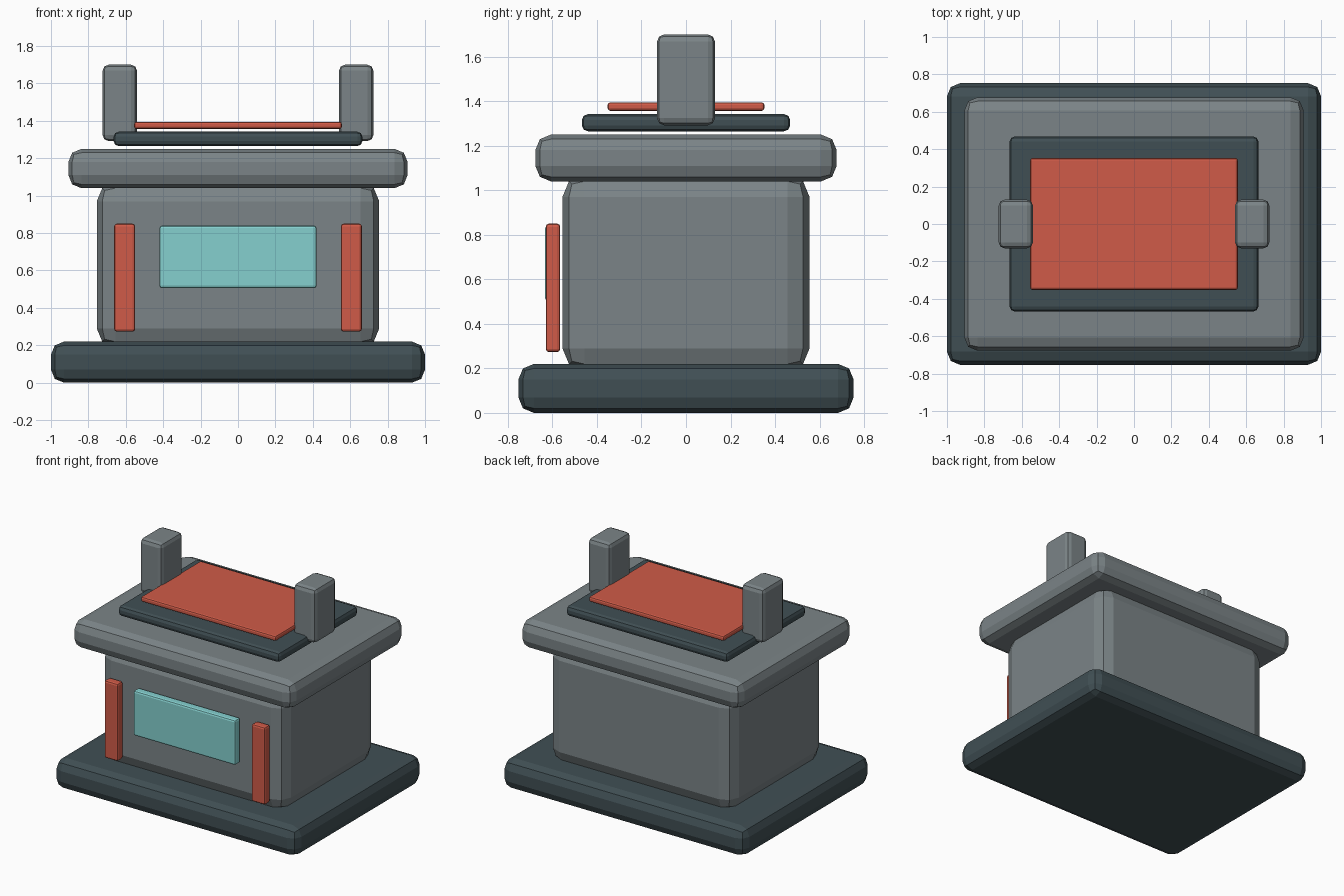
import bpy

if "Cube" in bpy.data.objects:
    bpy.data.objects.remove(bpy.data.objects["Cube"])


def material(name, rgb):
    # sRGB bytes to linear diffuse colour
    mat = bpy.data.materials.new(name)
    lin = [((c / 255 + 0.055) / 1.055) ** 2.4 for c in rgb]
    mat.diffuse_color = (*lin, 1)
    mat.use_nodes = True
    mat.node_tree.nodes["Principled BSDF"].inputs["Base Color"].default_value = mat.diffuse_color
    return mat


grey = material("grey metal", (123, 132, 135))
dark = material("dark slate", (64, 79, 84))
red = material("warm red", (208, 91, 72))
teal = material("pale teal", (133, 208, 207))


def block(name, lo, hi, mat, bevel, segments=2):
    """Bevelled box between two corners."""
    bpy.ops.mesh.primitive_cube_add(
        size=1, location=[(a + b) / 2 for a, b in zip(lo, hi)])
    ob = bpy.context.object
    ob.name = name
    ob.scale = [b - a for a, b in zip(lo, hi)]
    bpy.ops.object.transform_apply(location=False, rotation=False, scale=True)
    ob.data.materials.append(mat)
    mod = ob.modifiers.new("rounded edges", 'BEVEL')
    mod.width = bevel
    mod.segments = segments
    return ob


# Main stacked body
block("base", (-1, -0.753, 0), (1, 0.753, 0.22), dark, 0.07)
block("body", (-0.755, -0.555, 0.19), (0.755, 0.555, 1.07), grey, 0.1)
block("lid", (-0.907, -0.677, 1.04), (0.907, 0.677, 1.25), grey, 0.07)

# Layered plates above the lid
block("top_tray", (-0.665, -0.468, 1.265), (0.665, 0.468, 1.342), dark, 0.027)
block("top_pad", (-0.555, -0.352, 1.357), (0.555, 0.352, 1.395), red, 0.012)

# Front window
block("front_window", (-0.42, -0.634, 0.505), (0.42, -0.57, 0.84), teal, 0.014)

# Mirrored side parts: front strips and top posts
for side, s in (("left", -1), ("right", 1)):
    def span(a, b):
        return sorted((s * a, s * b))
    x0, x1 = span(0.55, 0.662)
    block(side + "_front_strip", (x0, -0.63, 0.273), (x1, -0.565, 0.85), red, 0.014)
    x0, x1 = span(0.54, 0.724)
    block(side + "_post", (x0, -0.13, 1.292), (x1, 0.13, 1.70), grey, 0.032)
